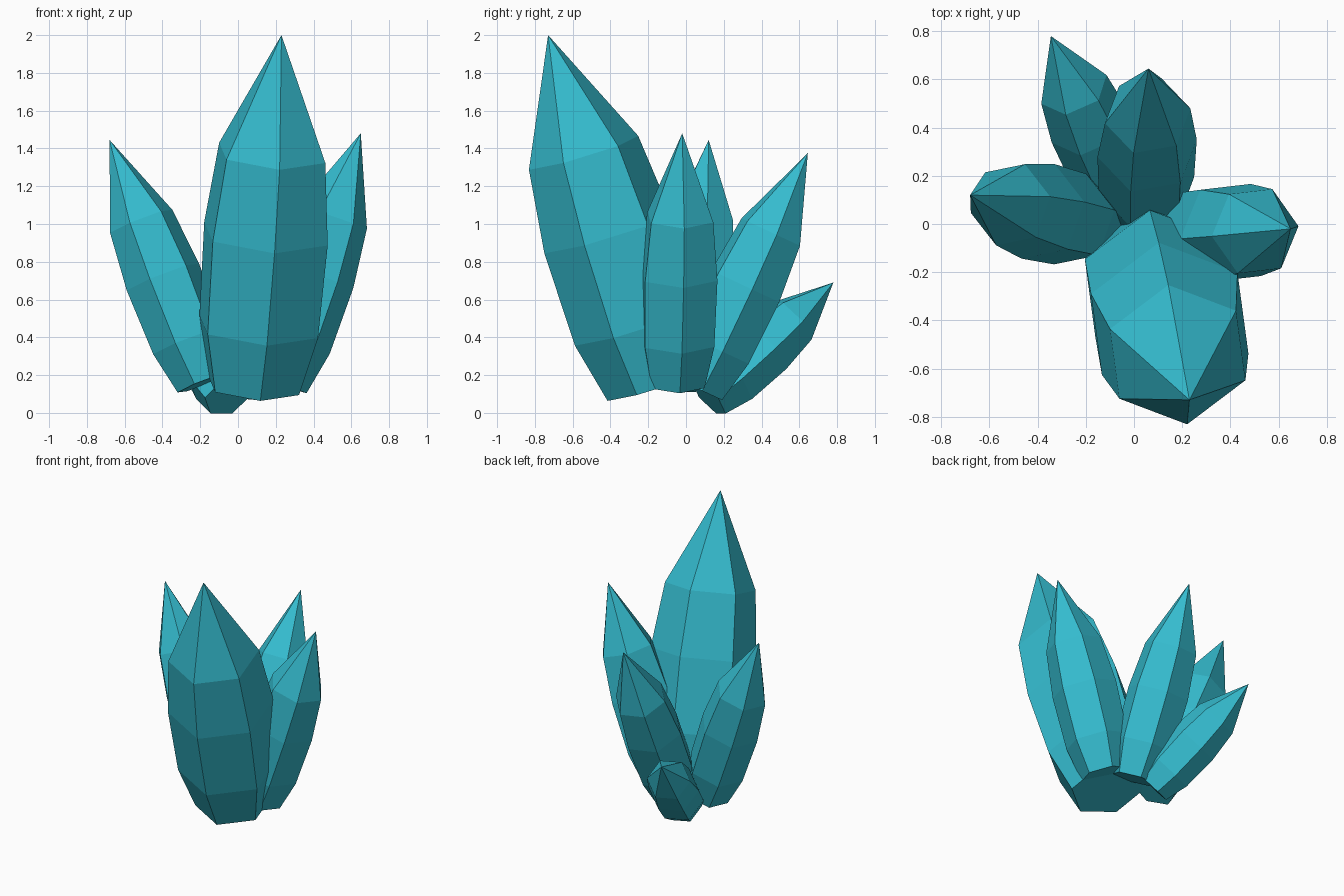
import bpy
import bmesh
from math import cos, sin, radians
from mathutils import Vector

cube = bpy.data.objects.get("Cube")
if cube:
    bpy.data.objects.remove(cube, do_unlink=True)

# Single teal crystal colour
teal = bpy.data.materials.new("teal_crystal")
teal.use_nodes = True
colour = (0.035, 0.50, 0.62, 1.0)
teal.diffuse_color = colour
teal.node_tree.nodes["Principled BSDF"].inputs["Base Color"].default_value = colour

SIDES = 6
# (fraction along the axis, fraction of the widest radius)
PROFILE = [(0.0, 0.73), (0.17, 0.96), (0.435, 1.0), (0.665, 0.86)]


def crystal(name, base, tip, radius, spin):
    """Faceted hexagonal shard from a base centre to a pointed tip."""
    base, tip = Vector(base), Vector(tip)
    axis = tip - base
    turn = Vector((0, 0, 1)).rotation_difference(axis)
    bm = bmesh.new()
    rings = []
    for along, wide in PROFILE:
        ring = []
        for i in range(SIDES):
            a = radians(spin + i * 360 / SIDES)
            offset = turn @ Vector((cos(a), sin(a), 0)) * radius * wide
            ring.append(bm.verts.new(base + axis * along + offset))
        rings.append(ring)
    point = bm.verts.new(tip)
    bm.faces.new(rings[0][::-1])
    for i in range(SIDES):
        j = (i + 1) % SIDES
        for low, high in zip(rings, rings[1:]):
            bm.faces.new((low[i], low[j], high[j], high[i]))
        bm.faces.new((rings[-1][i], rings[-1][j], point))
    bmesh.ops.recalc_face_normals(bm, faces=bm.faces)
    mesh = bpy.data.meshes.new(name)
    bm.to_mesh(mesh)
    bm.free()
    mesh.materials.append(teal)
    obj = bpy.data.objects.new(name, mesh)
    bpy.context.scene.collection.objects.link(obj)
    return obj


# Cluster of five shards fanning out from a shared root
crystal("front_main_crystal", (0.085, -0.17, 0.14), (0.23, -0.73, 2.0), 0.355, 38)
crystal("left_crystal", (0.21, -0.05, 0.155), (0.65, -0.02, 1.48), 0.222, 6.5)
crystal("right_crystal", (-0.18, 0.0, 0.16), (-0.68, 0.12, 1.445), 0.208, 10)
crystal("back_crystal", (0.05, 0.06, 0.13), (0.06, 0.645, 1.375), 0.21, 11)
crystal("back_small_crystal", (-0.06, 0.12, 0.08), (-0.345, 0.78, 0.69), 0.172, 24)
